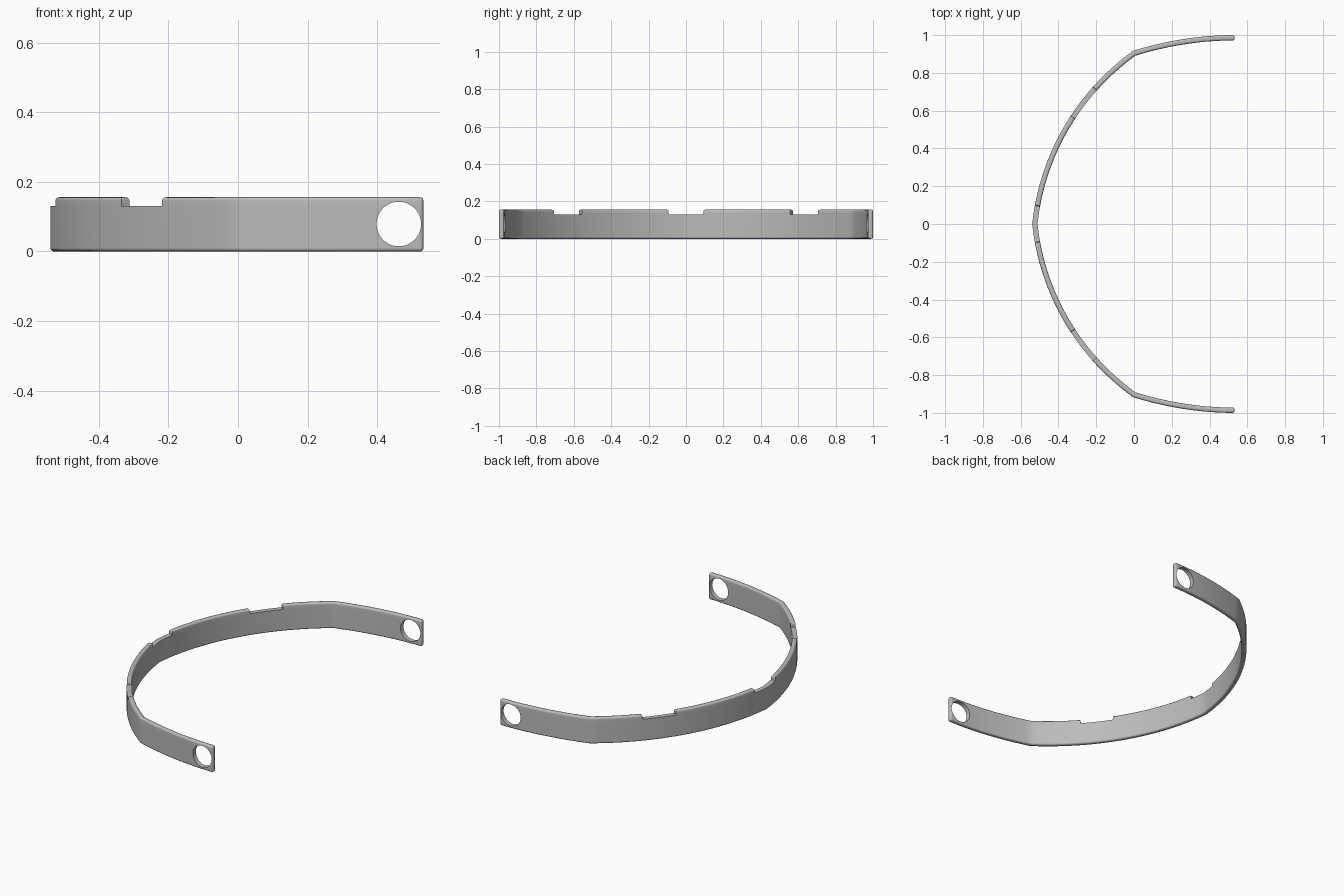
import bpy
import bmesh
import math
from mathutils import Vector

cube = bpy.data.objects.get("Cube")
if cube:
    bpy.data.objects.remove(cube, do_unlink=True)

HEIGHT, FLOOR, HALF_THICK = 0.156, 0.131, 0.014
TIP_X = 0.533
NOTCHES = [(-0.095, 0.095), (0.565, 0.715), (-0.715, -0.565)]

grey = bpy.data.materials.new("grey")
grey.use_nodes = True
grey.diffuse_color = (0.5, 0.5, 0.5, 1)
grey.node_tree.nodes["Principled BSDF"].inputs["Base Color"].default_value = (0.5, 0.5, 0.5, 1)


def spread(a, b, n):
    return [a + (b - a) * i / n for i in range(n)]


# Centre line of one half: a large arc, then a flatter arm
def arc_point(y):
    return Vector((0.744 - math.sqrt(1.628 - (y + 0.134) ** 2), y))


def arm_point(x):
    return Vector((x, 0.986 - 0.29 * (TIP_X - x) ** 2))


ys = spread(0, 0.095, 3) + spread(0.095, 0.565, 12) + spread(0.565, 0.715, 5) + spread(0.715, 0.903, 8)
half = [arc_point(y) for y in ys] + [arm_point(x) for x in spread(0, TIP_X, 14)] + [arm_point(TIP_X)]
path = [Vector((p.x, -p.y)) for p in reversed(half[1:])] + half
count = len(path)


def side_offset(i):
    """Mitred half-thickness offset across the centre line."""
    before = (path[i] - path[max(i - 1, 0)]).normalized()
    after = (path[min(i + 1, count - 1)] - path[i]).normalized()
    tangent = (before + after).normalized()
    mitre = max(before.dot(tangent), after.dot(tangent))
    return Vector((-tangent.y, tangent.x)) * HALF_THICK / mitre


def is_notched(i):
    y = (path[i].y + path[i + 1].y) / 2
    return any(a < y < b for a, b in NOTCHES)


# Band: swept strip with raised lengths between the notches
bm = bmesh.new()
rings = []
for i, p in enumerate(path):
    off = side_offset(i)
    rings.append([[bm.verts.new((q.x, q.y, z)) for z in (0, FLOOR, HEIGHT)]
                  for q in (p + off, p - off)])


def cross_wall(ring, level):
    a, b = ring
    bm.faces.new((a[level], b[level], b[level + 1], a[level + 1]))


for i in range(count - 1):
    (a, b), (c, d) = rings[i], rings[i + 1]
    top = 1 if is_notched(i) else 2
    bm.faces.new((a[0], b[0], d[0], c[0]))
    bm.faces.new((a[top], b[top], d[top], c[top]))
    for level in range(top):
        for s, e in ((a, c), (b, d)):
            bm.faces.new((s[level], e[level], e[level + 1], s[level + 1]))
    if i and is_notched(i) != is_notched(i - 1):
        cross_wall(rings[i], 1)
for ring in (rings[0], rings[-1]):
    cross_wall(ring, 0)
    cross_wall(ring, 1)

bmesh.ops.delete(bm, geom=[v for v in bm.verts if not v.link_faces], context='VERTS')
bmesh.ops.recalc_face_normals(bm, faces=bm.faces)


# Round the long rims and the ends, leaving notch floors crisp
def is_rim(edge):
    if len(edge.link_faces) != 2 or edge.calc_face_angle() < 1:
        return False
    u, v = (w.co for w in edge.verts)
    on_floor = abs(u.z - FLOOR) < 1e-4 and abs(v.z - FLOOR) < 1e-4
    upright = abs(u.z - v.z) > 1e-3
    return not on_floor and (not upright or u.x > 0.5)


bmesh.ops.bevel(bm, geom=[e for e in bm.edges if is_rim(e)], offset=0.01,
                segments=3, profile=0.5, affect='EDGES', clamp_overlap=True)
mesh = bpy.data.meshes.new("curved_band")
bm.to_mesh(mesh)
bm.free()
mesh.materials.append(grey)
band = bpy.data.objects.new("curved_band", mesh)
bpy.context.collection.objects.link(band)

# Round holes through both arm ends
bpy.ops.mesh.primitive_cylinder_add(vertices=64, radius=0.064, depth=2.4,
                                    location=(0.462, 0, 0.079), rotation=(math.pi / 2, 0, 0))
cutter = bpy.context.object
cutter.name = "hole_cutter"
cutter.hide_render = True
cutter.data.materials.append(grey)
cut = band.modifiers.new("holes", 'BOOLEAN')
cut.operation = 'DIFFERENCE'
cut.solver = 'EXACT'
cut.object = cutter

bpy.ops.object.select_all(action='DESELECT')
band.select_set(True)
bpy.context.view_layer.objects.active = band
bpy.ops.object.modifier_apply(modifier=cut.name)
bpy.data.objects.remove(cutter, do_unlink=True)

# Smooth shading with flat broad faces
bpy.ops.object.shade_smooth_by_angle(angle=math.radians(35))
weighted = band.modifiers.new("weighted_normals", 'WEIGHTED_NORMAL')
weighted.keep_sharp = True
